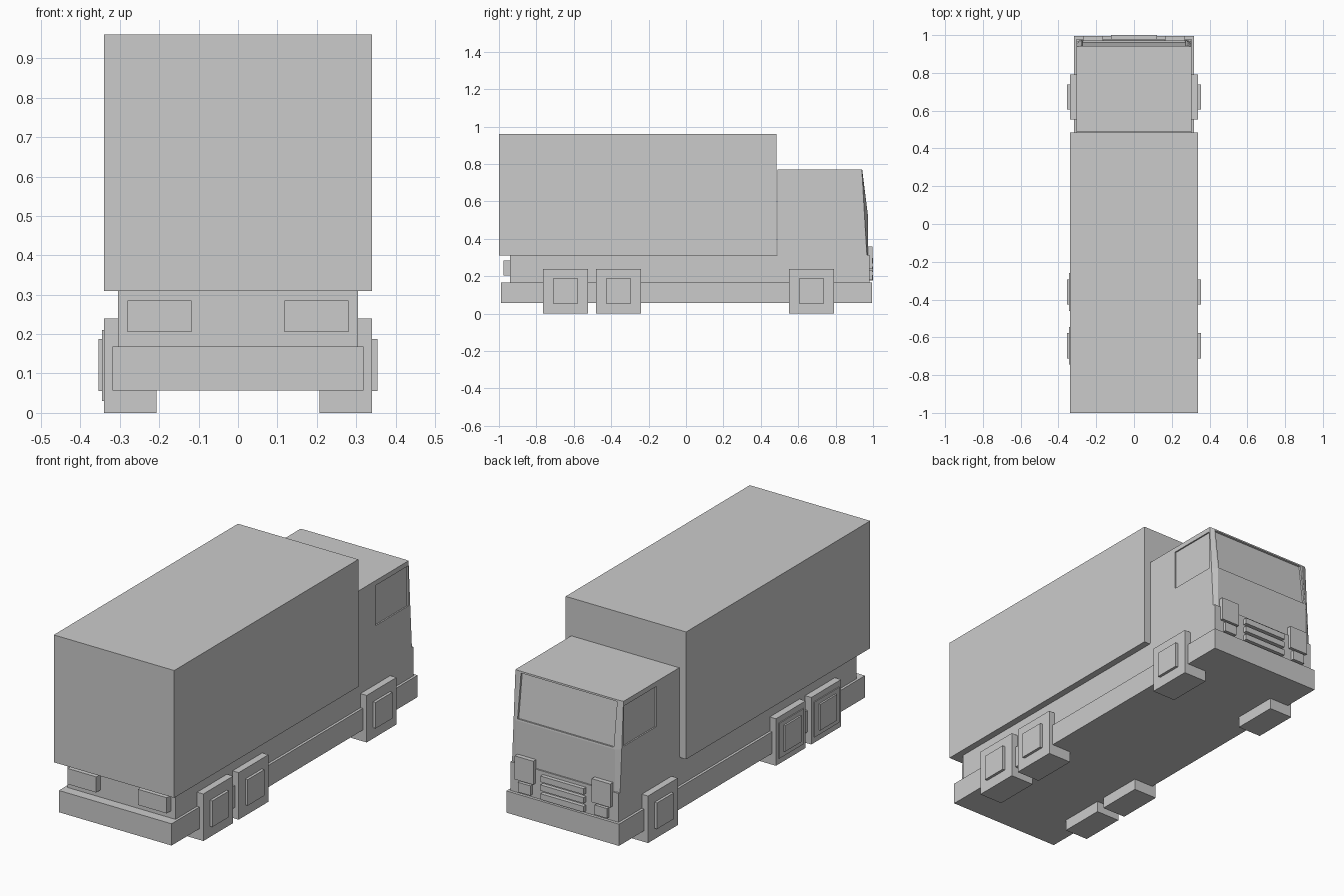
import bpy, bmesh

if "Cube" in bpy.data.objects:
    bpy.data.objects.remove(bpy.data.objects["Cube"])


def box(name, x, y, z):
    """Axis-aligned box from (min, max) pairs."""
    bm = bmesh.new()
    bmesh.ops.create_cube(bm, size=1)
    for v in bm.verts:
        for i, (a, b) in enumerate((x, y, z)):
            v.co[i] = b if v.co[i] > 0 else a
    return finish(name, bm)


def finish(name, bm):
    bmesh.ops.recalc_face_normals(bm, faces=bm.faces)
    me = bpy.data.meshes.new(name)
    bm.to_mesh(me)
    bm.free()
    ob = bpy.data.objects.new(name, me)
    bpy.context.collection.objects.link(ob)
    return ob


def pair(name, x, y, z):
    """Box on the right side and its mirror image on the left."""
    box(name + "_right", x, y, z)
    box(name + "_left", (-x[1], -x[0]), y, z)


# Cargo box, chassis and lower skirt
box("cargo_box", (-0.34, 0.34), (-1.0, 0.485), (0.31, 0.96))
box("chassis", (-0.305, 0.305), (-0.94, 0.98), (0.16, 0.315))
box("skirt", (-0.318, 0.318), (-0.99, 0.995), (0.057, 0.168))

# Cab: side profiles lofted across, with the front corners swept back
side = [(0.49, 0.30), (0.968, 0.30), (0.954, 0.53), (0.94, 0.77), (0.49, 0.77)]
front = [(0.49, 0.30), (0.973, 0.30), (0.972, 0.53), (0.942, 0.77), (0.49, 0.77)]
bm = bmesh.new()
rings = [[bm.verts.new((x, y, z)) for y, z in prof]
         for x, prof in ((-0.305, side), (-0.28, front), (0.28, front), (0.305, side))]
windscreen = None
for k in range(3):
    for i in range(5):
        j = (i + 1) % 5
        f = bm.faces.new((rings[k][i], rings[k][j], rings[k + 1][j], rings[k + 1][i]))
        if k == 1 and i == 2:
            windscreen = f
bm.faces.new(rings[0])
bm.faces.new(rings[3])
bmesh.ops.recalc_face_normals(bm, faces=bm.faces)
# Recessed windscreen
bmesh.ops.inset_region(bm, faces=[windscreen], thickness=0.012)
bmesh.ops.inset_region(bm, faces=[windscreen], thickness=0.0005, depth=-0.01)
cab = finish("cab", bm)

# Recessed side windows
for s, tag in ((1, "right"), (-1, "left")):
    xs = sorted((s * 0.298, s * 0.33))
    cutter = box("side_window_cutter_" + tag, xs, (0.675, 0.935), (0.54, 0.745))
    cutter.hide_render = True
    cutter.hide_viewport = False
    cutter.display_type = 'WIRE'
    mod = cab.modifiers.new("side_window_" + tag, 'BOOLEAN')
    mod.operation = 'DIFFERENCE'
    mod.solver = 'EXACT'
    mod.object = cutter

# Wheels with square hubs
for tag, y in (("rear", -0.645), ("middle", -0.36), ("front", 0.672)):
    pair(tag + "_wheel", (0.207, 0.34), (y - 0.12, y + 0.12), (0.0, 0.24))
    pair(tag + "_hub", (0.33, 0.354), (y - 0.067, y + 0.067), (0.055, 0.188))
    if tag != "front":
        box(tag + "_hub_plate_left", (-0.345, -0.33), (y - 0.1, y + 0.1), (0.03, 0.21))

# Lamps
pair("tail_lamp", (0.118, 0.28), (-0.975, -0.93), (0.205, 0.285))
pair("headlamp", (0.165, 0.27), (0.96, 0.996), (0.24, 0.36))
pair("fog_lamp", (0.182, 0.252), (0.97, 0.996), (0.18, 0.23))

# Grille bars
for n in range(3):
    z = 0.178 + n * 0.045
    box(f"grille_bar_{n + 1}", (-0.122, 0.122), (0.97, 1.0), (z, z + 0.03))
